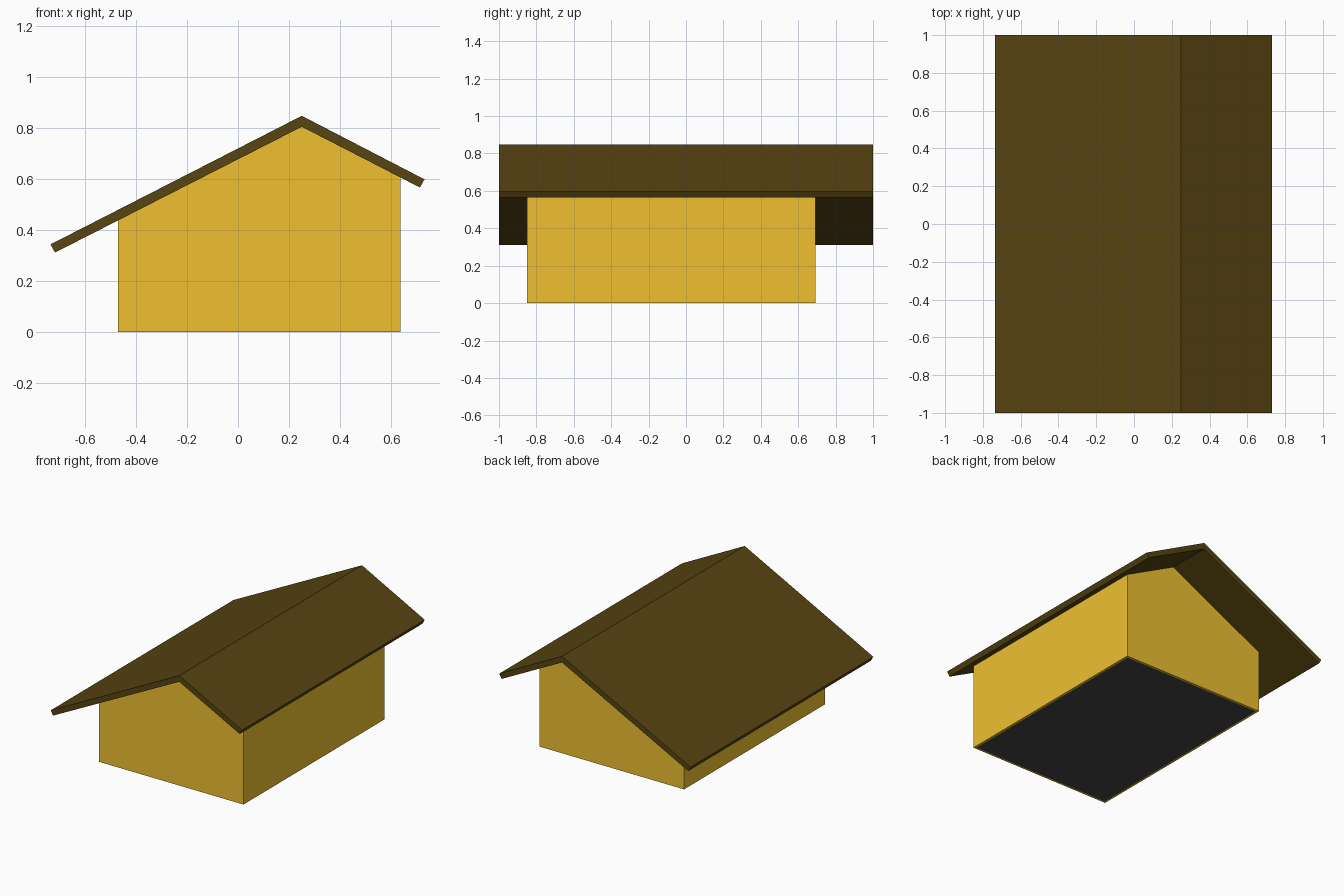
import bpy, bmesh

if "Cube" in bpy.data.objects:
    bpy.data.objects.remove(bpy.data.objects["Cube"])


def material(name, rgb):
    m = bpy.data.materials.new(name)
    m.diffuse_color = (*rgb, 1)
    m.use_nodes = True
    m.node_tree.nodes["Principled BSDF"].inputs["Base Color"].default_value = m.diffuse_color
    return m


def extrude_y(name, profile, y0, y1, mat, skip=()):
    """Extrude a closed x-z profile along y; skip lists profile edges left open."""
    bm = bmesh.new()
    a = [bm.verts.new((x, y0, z)) for x, z in profile]
    b = [bm.verts.new((x, y1, z)) for x, z in profile]
    n = len(profile)
    bm.faces.new(a)
    bm.faces.new(b)
    for i in range(n):
        if i not in skip:
            j = (i + 1) % n
            bm.faces.new((a[i], a[j], b[j], b[i]))
    bmesh.ops.recalc_face_normals(bm, faces=bm.faces)
    me = bpy.data.meshes.new(name)
    bm.to_mesh(me)
    bm.free()
    me.materials.append(mat)
    ob = bpy.data.objects.new(name, me)
    bpy.context.collection.objects.link(ob)
    return ob


yellow = material("wall_yellow", (0.86, 0.53, 0.03))
brown = material("roof_brown", (0.095, 0.058, 0.006))
dark = material("floor_dark", (0.06, 0.06, 0.06))

# Walls: solid body with off-centre gable, roof side left open
L, R, F, B = -0.47, 0.637, -0.85, 0.692
extrude_y("walls", [(L, 0), (R, 0), (R, 0.607), (0.25, 0.804), (L, 0.439)],
          F, B, yellow, skip=(2, 3))

# Roof: bent slab with uneven slopes
extrude_y("roof", [(-0.735, 0.343), (0.25, 0.847), (0.731, 0.598),
                   (0.713, 0.566), (0.25, 0.804), (-0.717, 0.311)], -1, 1, brown)

# Floor: dark panel on the underside, leaving a thin wall rim
RIM = 0.015
bpy.ops.mesh.primitive_plane_add(size=1, location=((L + R) / 2, (F + B) / 2, -0.001))
floor = bpy.context.object
floor.name = "floor"
floor.scale = (R - L - 2 * RIM, B - F - 2 * RIM, 1)
floor.data.materials.append(dark)
